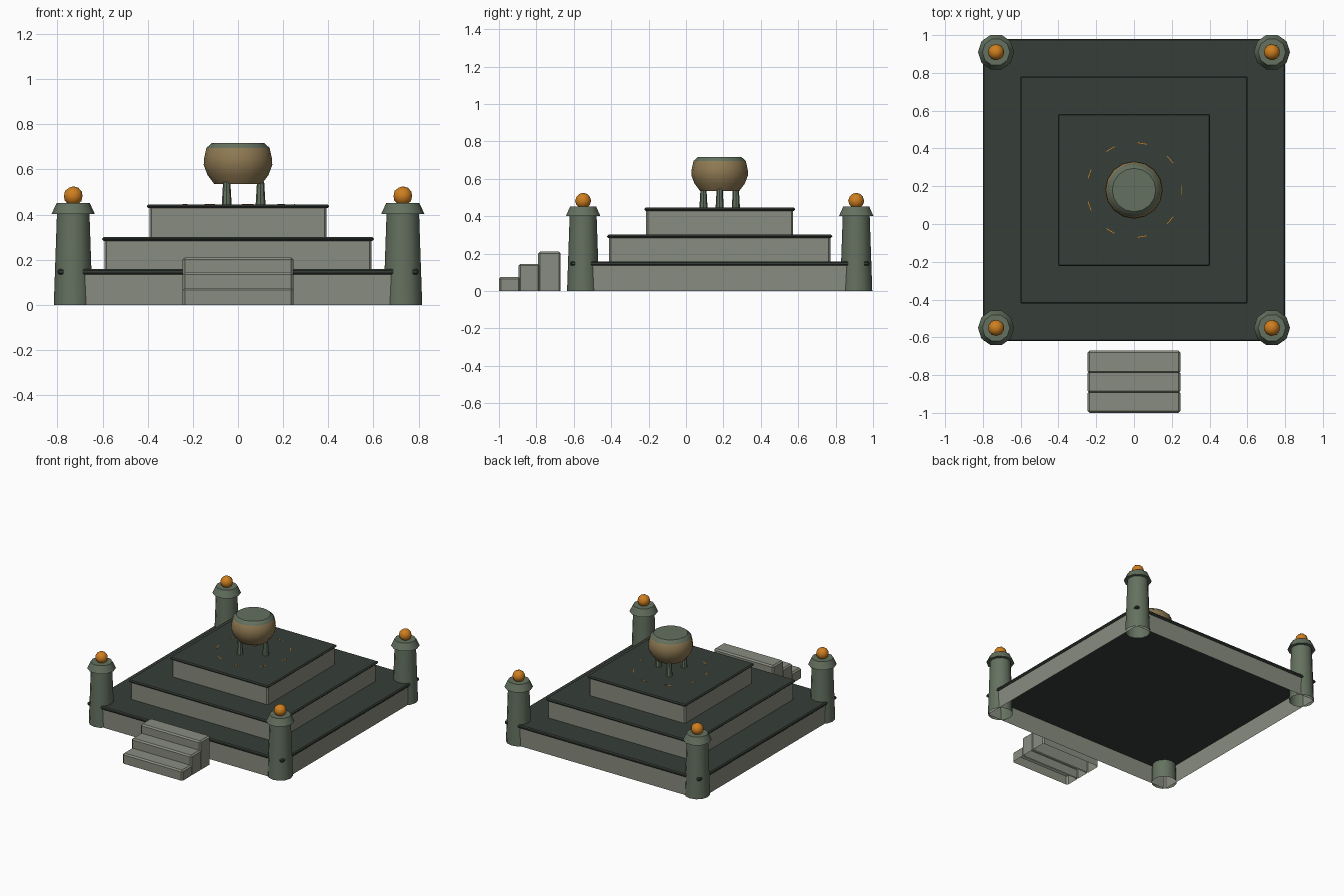
import bpy, bmesh, math
from mathutils import Matrix, Vector

cube = bpy.data.objects.get("Cube")
if cube:
    bpy.data.objects.remove(cube, do_unlink=True)

CY = 0.18        # centre of the platform along y
FLOOR = 0.445    # top of the highest tier


def material(name, rgb):
    m = bpy.data.materials.new(name)
    m.use_nodes = True
    m.diffuse_color = (*rgb, 1)
    m.node_tree.nodes["Principled BSDF"].inputs["Base Color"].default_value = (*rgb, 1)
    return m


STONE = material("pale stone", (0.25, 0.265, 0.215))
DARK = material("dark slate", (0.037, 0.047, 0.038))
GREEN = material("mossy green", (0.127, 0.165, 0.115))
BRONZE = material("bronze", (0.27, 0.19, 0.085))
ORANGE = material("ember orange", (0.62, 0.21, 0.014))


def finish(name, bm, mats, smooth=False):
    bmesh.ops.recalc_face_normals(bm, faces=bm.faces)
    if smooth:
        for f in bm.faces:
            f.smooth = True
        for e in bm.edges:
            e.smooth = e.calc_face_angle(0) < 0.7
    mesh = bpy.data.meshes.new(name)
    bm.to_mesh(mesh)
    bm.free()
    for m in mats:
        mesh.materials.append(m)
    ob = bpy.data.objects.new(name, mesh)
    bpy.context.collection.objects.link(ob)
    return ob


def box(name, half_x, y0, y1, z0, z1, mat, bevel=0.01, no_top=False, no_bottom=False):
    """Bevelled box, optionally left open above or below."""
    bm = bmesh.new()
    bmesh.ops.create_cube(bm, size=1)
    bmesh.ops.scale(bm, vec=(2 * half_x, y1 - y0, z1 - z0), verts=bm.verts)
    bmesh.ops.translate(bm, vec=(0, (y0 + y1) / 2, (z0 + z1) / 2), verts=bm.verts)
    gone = [f for f in bm.faces if (no_top and f.normal.z > 0.9) or (no_bottom and f.normal.z < -0.9)]
    bmesh.ops.delete(bm, geom=gone, context="FACES")
    edges = [e for e in bm.edges if not e.is_boundary]
    bmesh.ops.bevel(bm, geom=edges, offset=bevel, segments=1, affect="EDGES")
    return finish(name, bm, [mat])


def lathe(name, profile, sides, mats, at, bottom=True, split=None):
    """Turn (radius, height) points about z; faces above split take the second material."""
    bm = bmesh.new()
    rings = []
    for r, z in profile:
        rings.append([bm.verts.new((at[0] + r * math.cos(a), at[1] + r * math.sin(a), z))
                      for a in (math.tau * i / sides for i in range(sides))])
    for low, high in zip(rings, rings[1:]):
        for i in range(sides):
            j = (i + 1) % sides
            bm.faces.new((low[i], low[j], high[j], high[i]))
    bm.faces.new(rings[-1])
    if bottom:
        bm.faces.new(rings[0][::-1])
    if split is not None:
        for f in bm.faces:
            f.material_index = int(f.calc_center_median().z > split)
    return finish(name, bm, mats, smooth=True)


# Three tiers: hollow stone walls under a dark overhanging slab
tiers = [("lower", 0.80, 0.0, 0.135, 0.158),
         ("middle", 0.602, 0.158, 0.283, 0.301),
         ("upper", 0.403, 0.301, 0.428, FLOOR)]
for label, half, base, under, top in tiers:
    wall = half - 0.01
    box(label + "_tier_wall", wall, CY - wall, CY + wall, base, under + 0.002, STONE,
        no_top=True, no_bottom=True)
    box(label + "_tier_slab", half, CY - half, CY + half, under, top, DARK, bevel=0.007)

# Front steps
for label, y0, y1, h in [("low", -1.0, -0.885, 0.075), ("mid", -0.895, -0.78, 0.145),
                         ("high", -0.79, -0.67, 0.21)]:
    box(label + "_step", 0.245, y0, y1, 0, h, STONE, no_bottom=True)

# Corner posts with caps and glowing flames
for side, sx in (("left", 1), ("right", -1)):
    for end, sy in (("front", -1), ("back", 1)):
        x, y = 0.73 * sx, CY + 0.73 * sy
        tag = end + "_" + side
        lathe(tag + "_post", [(0.086, 0), (0.072, 0.405)], 12, [GREEN], (x, y), bottom=False)
        lathe(tag + "_post_cap", [(0.096, 0.402), (0.073, 0.452)], 10, [GREEN], (x, y))
        bm = bmesh.new()
        bmesh.ops.create_icosphere(bm, subdivisions=2, radius=0.043,
                                   matrix=Matrix.Translation((x, y, 0.482)))
        finish(tag + "_flame", bm, [ORANGE], smooth=True)

# Bronze cauldron with a green top, on three legs
lathe("cauldron", [(0.105, 0.535), (0.135, 0.575), (0.152, 0.62), (0.15, 0.65),
                   (0.14, 0.695), (0.115, 0.717)],
      16, [BRONZE, GREEN], (0, CY), split=0.70)
for i in range(3):
    a = math.tau * i / 3
    lathe("cauldron_leg_%d" % (i + 1), [(0.022, FLOOR - 0.002), (0.016, 0.545)], 8, [GREEN],
          (0.1 * math.cos(a), CY + 0.1 * math.sin(a)))

# Broken orange inlay around the cauldron
bm = bmesh.new()
for i in range(9):
    turn = Matrix.Translation((0, CY, FLOOR)) @ Matrix.Rotation(math.tau * i / 9, 4, "Z")
    size = Matrix.Diagonal(Vector((0.004, 0.05, 0.002, 1)))
    bmesh.ops.create_cube(bm, size=1, matrix=turn @ Matrix.Translation((0.25, 0, 0)) @ size)
finish("floor_inlay", bm, [ORANGE])
